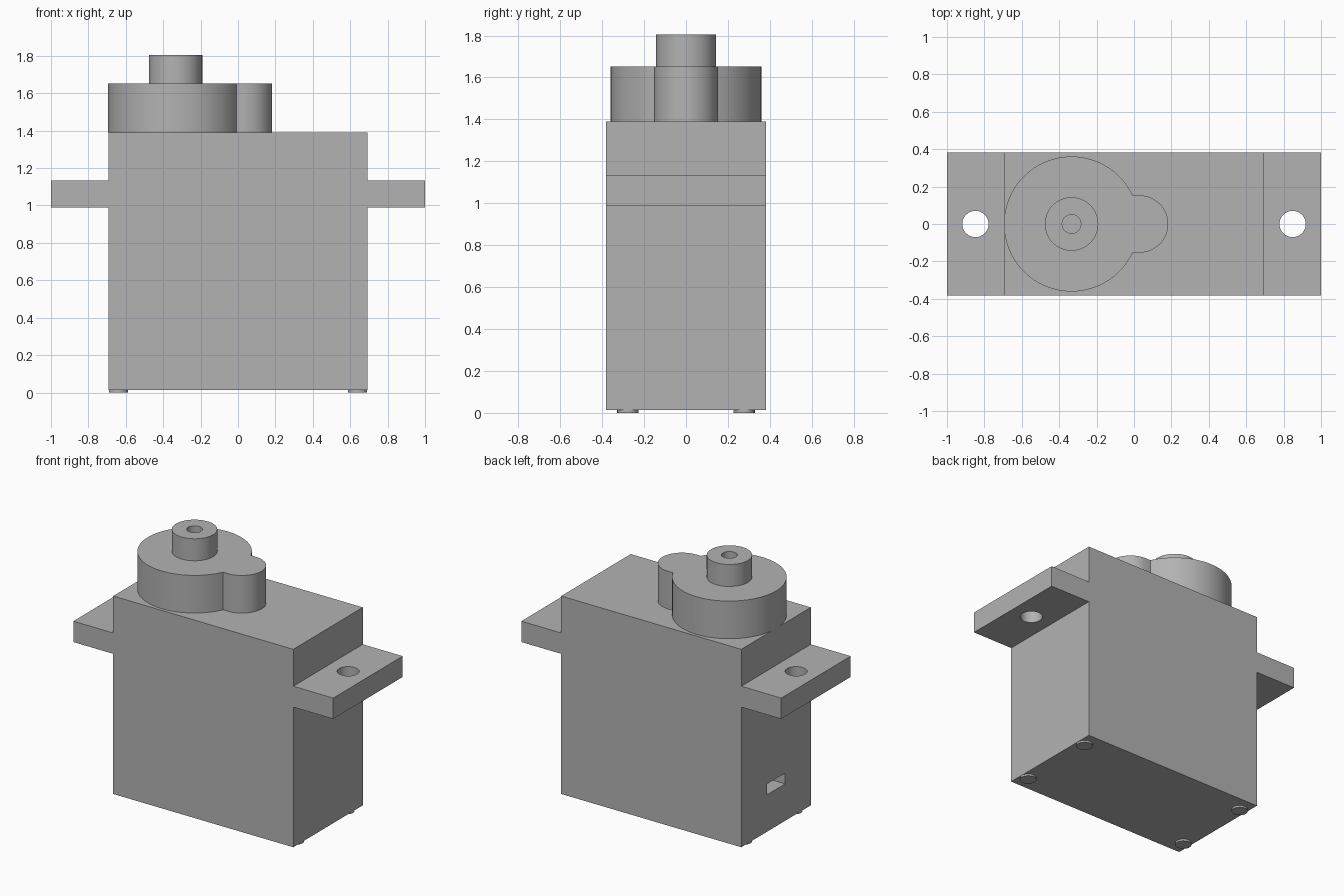
import bpy
import bmesh
from math import sin, cos, pi, asin, radians
from mathutils import Matrix

cube = bpy.data.objects.get("Cube")
if cube:
    bpy.data.objects.remove(cube, do_unlink=True)

grey = bpy.data.materials.new("grey plastic")
grey.use_nodes = True
colour = (0.45, 0.45, 0.45, 1)
grey.diffuse_color = colour
grey.node_tree.nodes["Principled BSDF"].inputs["Base Color"].default_value = colour


def arc(cx, r, start, end, steps):
    """Points along an arc centred on (cx, 0)."""
    angles = [start + (end - start) * i / steps for i in range(steps + 1)]
    return [(cx + r * cos(a), r * sin(a)) for a in angles]


def prism(name, outline, low, high, upright=False):
    """Extrude an outline along z, or along y when upright."""
    bm = bmesh.new()
    face = bm.faces.new([bm.verts.new((a, b, low)) for a, b in outline])
    side = bmesh.ops.extrude_face_region(bm, geom=[face])["geom"]
    top = [v for v in side if isinstance(v, bmesh.types.BMVert)]
    bmesh.ops.translate(bm, verts=top, vec=(0, 0, high - low))
    if upright:
        bmesh.ops.rotate(bm, verts=bm.verts, matrix=Matrix.Rotation(pi / 2, 3, "X"))
    bmesh.ops.recalc_face_normals(bm, faces=bm.faces)
    mesh = bpy.data.meshes.new(name)
    bm.to_mesh(mesh)
    bm.free()
    mesh.materials.append(grey)
    obj = bpy.data.objects.new(name, mesh)
    bpy.context.collection.objects.link(obj)
    return obj


def cylinder(name, x, y, r, low, high):
    obj = prism(name, arc(0, r, 0, 2 * pi, 64)[:-1], low, high)
    obj.location = (x, y, 0)
    return obj


def select(obj):
    bpy.ops.object.select_all(action="DESELECT")
    obj.select_set(True)
    bpy.context.view_layer.objects.active = obj


def cut(obj, cutter):
    cutter.hide_render = True
    mod = obj.modifiers.new("cut", "BOOLEAN")
    mod.operation, mod.object, mod.solver = "DIFFERENCE", cutter, "EXACT"
    select(obj)
    bpy.ops.object.modifier_apply(modifier=mod.name)
    bpy.data.objects.remove(cutter, do_unlink=True)


def smooth(obj):
    select(obj)
    bpy.ops.object.shade_smooth_by_angle(angle=radians(30))


# Case with its two mounting flanges, as one cross-shaped profile
half = [(0.693, 0.013), (0.693, 0.988), (1, 0.988),
        (1, 1.133), (0.693, 1.133), (0.693, 1.39)]
case = prism("case", half + [(-x, z) for x, z in reversed(half)], -0.382, 0.382, True)

# Screw holes through the flanges
for x in (-0.848, 0.848):
    cut(case, cylinder("screw_hole", x, 0, 0.07, 0.9, 1.2))

# Cable slot in the end wall
slot = [(-0.8, -0.1), (-0.593, -0.1), (-0.593, 0.1), (-0.8, 0.1)]
cut(case, prism("cable_slot", slot, 0.27, 0.345))
smooth(case)

# Gear housing: a large disc joined to a small rounded lobe
shaft_x, disc_r, lobe_x, lobe_r = -0.334, 0.361, 0.03, 0.153
meet = asin(lobe_r / disc_r)
outline = arc(shaft_x, disc_r, meet, 2 * pi - meet, 72) + arc(lobe_x, lobe_r, -pi / 2, pi / 2, 32)
housing = prism("gear_housing", outline, 1.39, 1.652)
smooth(housing)

# Output shaft with a blind screw bore
shaft = cylinder("output_shaft", shaft_x, 0, 0.143, 1.652, 1.805)
cut(shaft, cylinder("shaft_bore", shaft_x, 0, 0.05, 1.66, 1.9))
smooth(shaft)

# Screw heads under the case
for x in (-0.64, 0.64):
    for y in (-0.277, 0.277):
        smooth(cylinder("base_screw", x, y, 0.051, 0, 0.013))
